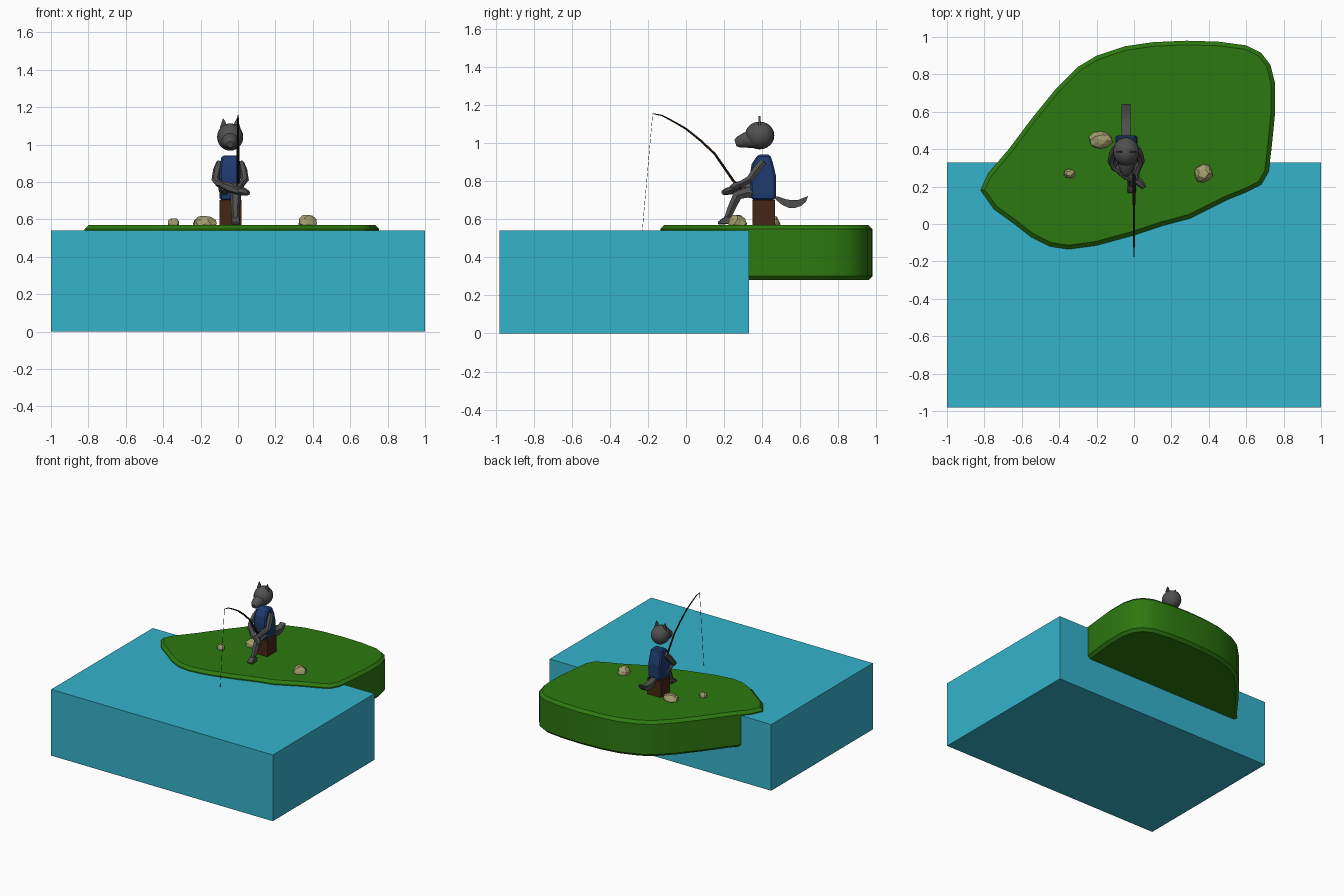
import bpy, bmesh, math, random
from mathutils import Vector

if "Cube" in bpy.data.objects:
    bpy.data.objects.remove(bpy.data.objects["Cube"])

def material(name, rgb):
    m = bpy.data.materials.new(name)
    m.diffuse_color = (*rgb, 1)
    m.use_nodes = True
    m.node_tree.nodes["Principled BSDF"].inputs["Base Color"].default_value = m.diffuse_color
    return m

WATER = material("water_blue", (0.035, 0.45, 0.60))
GRASS = material("grass_green", (0.026, 0.19, 0.005))
FUR = material("grey_fur", (0.08, 0.08, 0.08))
CLOTH = material("vest_blue", (0.013, 0.043, 0.16))
WOOD = material("stump_brown", (0.06, 0.02, 0.007))
ROD = material("rod_dark_brown", (0.02, 0.01, 0.004))
STONE = material("stone_beige", (0.38, 0.35, 0.16))

def finish(bm, name, mat, smooth=None, bevel=0, segments=1):
    bmesh.ops.recalc_face_normals(bm, faces=bm.faces[:])
    me = bpy.data.meshes.new(name)
    bm.to_mesh(me)
    bm.free()
    me.materials.append(mat)
    ob = bpy.data.objects.new(name, me)
    bpy.context.collection.objects.link(ob)
    if bevel:
        b = ob.modifiers.new("bevel", 'BEVEL')
        b.width, b.segments, b.limit_method = bevel, segments, 'ANGLE'
        b.angle_limit = math.radians(40)
    if smooth:
        bpy.ops.object.select_all(action='DESELECT')
        ob.select_set(True)
        bpy.context.view_layer.objects.active = ob
        bpy.ops.object.shade_smooth_by_angle(angle=math.radians(smooth))
    return ob

def loft(name, rings, mat, **kw):
    """Skin closed rings of equal length and cap both ends."""
    bm = bmesh.new()
    vs = [[bm.verts.new(p) for p in r] for r in rings]
    n = len(vs[0])
    for a, b in zip(vs, vs[1:]):
        for i in range(n):
            bm.faces.new((a[i], a[(i + 1) % n], b[(i + 1) % n], b[i]))
    bm.faces.new(vs[0])
    bm.faces.new(vs[-1])
    return finish(bm, name, mat, **kw)

def box(name, x, y, z, mat, **kw):
    ring = lambda h: [(x[0], y[0], h), (x[1], y[0], h), (x[1], y[1], h), (x[0], y[1], h)]
    return loft(name, [ring(z[0]), ring(z[1])], mat, **kw)

def tube(name, path, radii, mat, sides=6, **kw):
    """Tapered tube through the path points."""
    pts = [Vector(p) for p in path]
    rings = []
    for i, (p, r) in enumerate(zip(pts, radii)):
        t = pts[min(i + 1, len(pts) - 1)] - pts[max(i - 1, 0)]
        u = t.cross(Vector((1, 0, 0))).normalized()
        v = t.cross(u).normalized()
        rings.append([p + r * (u * math.cos(a) + v * math.sin(a))
                      for a in (2 * math.pi * (k + 0.5) / sides for k in range(sides))])
    return loft(name, rings, mat, **kw)

def prism_x(name, profile, x0, x1, mat, **kw):
    """Extrude a (y, z) profile along x."""
    return loft(name, [[(x, y, z) for y, z in profile] for x in (x0, x1)], mat, **kw)

# Water block
box("water", (-1, 1), (-0.98, 0.33), (0, 0.54), WATER)

# Island with chamfered rims
shore = [(-.82, .18), (-.75, .08), (-.64, 0), (-.55, -.07), (-.45, -.12), (-.35, -.135),
         (-.2, -.115), (0, -.06), (.15, -.01), (.3, .03), (.4, .08), (.5, .13), (.6, .17),
         (.68, .21), (.72, .28), (.735, .4), (.755, .6), (.755, .75), (.73, .85), (.68, .915),
         (.6, .955), (.45, .975), (.28, .98), (.1, .972), (-.05, .95), (-.2, .9), (-.3, .84),
         (-.42, .72), (-.55, .56), (-.67, .4), (-.78, .27)]

def inset(pts, d):
    out = []
    for i, p in enumerate(pts):
        t = (Vector(pts[(i + 1) % len(pts)]) - Vector(pts[i - 1])).normalized()
        out.append((p[0] - t.y * d, p[1] + t.x * d))
    return out

rim = inset(shore, 0.022)
loft("island", [[(x, y, z) for x, y in r] for r, z in
                ((rim, .28), (shore, .302), (shore, .548), (rim, .57))], GRASS, smooth=30)

# Stones
def stone(name, loc, size, seed):
    rnd = random.Random(seed)
    bm = bmesh.new()
    bmesh.ops.create_icosphere(bm, subdivisions=2, radius=1)
    for v in bm.verts:
        v.co *= rnd.uniform(0.84, 1.05)
        v.co = Vector((loc[0] + v.co.x * size[0], loc[1] + v.co.y * size[1],
                       max(0.565, 0.575 + v.co.z * size[2])))
    finish(bm, name, STONE)

stone("stone_large", (-.18, .45), (.068, .052, .046), 1)
stone("stone_small", (-.345, .27), (.034, .027, .034), 2)
stone("stone_right", (.37, .27), (.054, .05, .054), 5)

# Stump seat
box("stump_seat", (-.1, .02), (.35, .467), (.565, .702), WOOD)

# Vest torso, hunched slightly forward
CX = -0.042
loft("vest", [[(CX + sx * w, y, z) for sx, y in ((-1, y0), (1, y0), (1, y1), (-1, y1))]
              for z, w, y0, y1 in ((.70, .054, .345, .468), (.73, .058, .34, .474),
                                   (.83, .056, .335, .472), (.89, .054, .345, .458),
                                   (.94, .046, .378, .442))],
     CLOTH, bevel=0.01)

# Head
bm = bmesh.new()
bmesh.ops.create_uvsphere(bm, u_segments=20, v_segments=12, radius=1)
for v in bm.verts:
    v.co = Vector((CX + v.co.x * .07, .387 + v.co.y * .077, 1.04 + v.co.z * .073))
finish(bm, "head", FUR, smooth=60)

# Muzzle
tube("muzzle", [(CX, .36, 1.022), (CX, .31, 1.015), (CX, .275, 1.005), (CX, .26, 1.0)],
     [.052, .042, .031, .018], FUR, sides=10, smooth=50)

# Pointed ears
for side, label in ((-1, "left"), (1, "right")):
    ear = [(CX + side * a, z) for a, z in ((.014, 1.085), (.058, 1.07), (.052, 1.10), (.038, 1.142), (.024, 1.12))]
    loft("ear_" + label, [[(x, y, z) for x, z in ear] for y in (.381, .391)], FUR)

# Arms with hands gripping the rod
for side, label in ((-1, "left"), (1, "right")):
    tube("arm_" + label,
         [(CX + side * .054, .405, .90), (CX + side * .068, .375, .865), (CX + side * .079, .335, .81),
          (CX + side * .062, .30, .79), (CX + .03 + side * .02, .262, .775)],
         [.022, .023, .021, .019, .015], FUR, smooth=35)
    tube("hand_" + label,
         [(CX + .034 + side * .02, .28, .785), (CX + .038 + side * .014, .258, .775), (CX + .04 + side * .01, .238, .765)],
         [.014, .021, .012], FUR, smooth=35)

# Planted leg and foot
tube("planted_leg", [(-.015, .39, .735), (-.012, .32, .74), (-.012, .27, .725), (-.014, .24, .66), (-.014, .215, .60)],
     [.03, .031, .029, .024, .019], FUR, smooth=35)
prism_x("planted_foot", [(.235, .575), (.24, .605), (.215, .62), (.18, .597), (.165, .583), (.17, .572)],
        -.036, .01, FUR, bevel=0.004)

# Crossed leg and foot
tube("crossed_thigh", [(-.07, .39, .745), (-.075, .33, .765), (-.07, .28, .775)], [.03, .031, .026], FUR, smooth=35)
tube("crossed_shin", [(-.08, .285, .782), (-.04, .258, .768), (.015, .235, .748)], [.02, .026, .02], FUR, smooth=35)
tube("crossed_foot", [(.005, .24, .752), (.03, .222, .748), (.055, .195, .74)], [.02, .022, .013], FUR, smooth=35)

# Tail curling upward
prism_x("tail", [(.462, .718), (.48, .72), (.53, .703), (.585, .7), (.642, .722), (.63, .692), (.605, .67),
                 (.575, .66), (.54, .66), (.505, .675), (.475, .7)], -.066, -.02, FUR, smooth=35)

# Bent rod and hanging line
tube("fishing_rod", [(0, .29, .76), (0, .25, .80), (0, .15, .945), (0, .075, 1.015), (0, 0, 1.075),
                     (0, -.06, 1.11), (0, -.125, 1.145), (0, -.175, 1.155)],
     [.008, .008, .007, .0065, .006, .005, .004, .0025], ROD, smooth=40)
tube("fishing_line", [(0, -.175, 1.155), (0, -.23, .535)], [.0012, .0012], ROD, sides=4)
